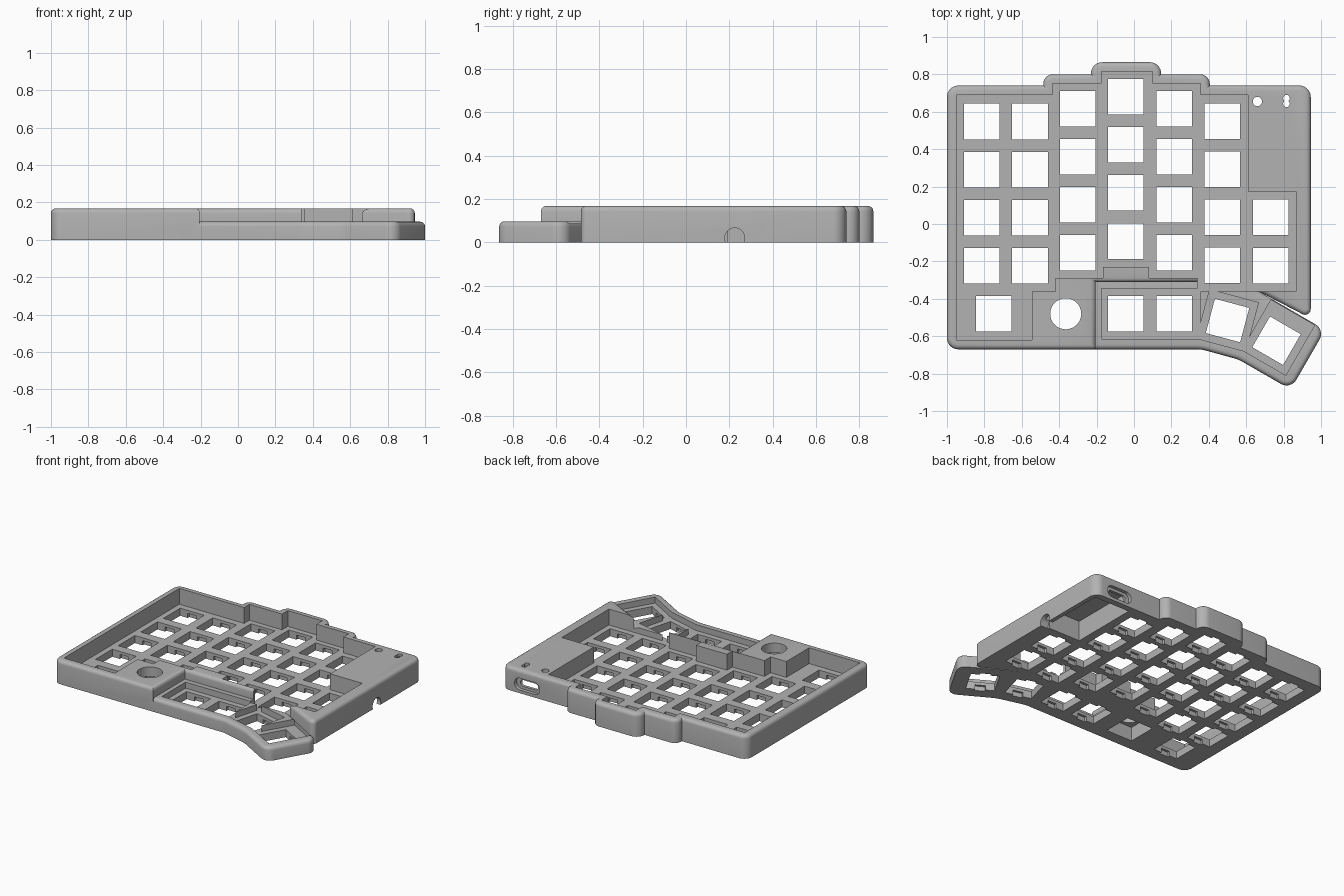
import bpy, bmesh, math
from mathutils import Vector, Matrix

if "Cube" in bpy.data.objects:
    bpy.data.objects.remove(bpy.data.objects["Cube"])

FLOOR, LOW, HIGH, PITCH, KEY = 0.054, 0.097, 0.168, 0.257, 0.19

grey = bpy.data.materials.new("case grey")
grey.use_nodes = True
grey.diffuse_color = (0.45, 0.45, 0.45, 1)
grey.node_tree.nodes["Principled BSDF"].inputs["Base Color"].default_value = grey.diffuse_color


def fillet(corners, seg=7):
    """Round every corner given as (x, y, radius)."""
    out, n = [], len(corners)
    for i, c in enumerate(corners):
        p = Vector(c[:2])
        r = c[2] if len(c) > 2 else 0
        if not r:
            out.append(p)
            continue
        a = (Vector(corners[i - 1][:2]) - p).normalized()
        b = (Vector(corners[(i + 1) % n][:2]) - p).normalized()
        half = a.angle(b) / 2
        centre = p + (a + b).normalized() * r / math.sin(half)
        u = p + a * r / math.tan(half) - centre
        v = p + b * r / math.tan(half) - centre
        for k in range(seg + 1):
            t = k / seg
            out.append(centre + (u * (1 - t) + v * t).normalized() * r)
    return out


def rect(cx, cy, w, h, turn=0, r=0):
    pts = [(-w / 2, -h / 2), (w / 2, -h / 2), (w / 2, h / 2), (-w / 2, h / 2)]
    rot = Matrix.Rotation(math.radians(turn), 2)
    return fillet([(*(rot @ Vector(p) + Vector((cx, cy))), r) for p in pts])


def circle(cx, cy, r, n=32):
    return [Vector((cx + r * math.cos(math.tau * k / n), cy + r * math.sin(math.tau * k / n)))
            for k in range(n)]


def prisms(name, outlines, z0, z1, matrix=None, bevel=0):
    """Extrude outlines between two heights, optionally rounding the top rim."""
    bm = bmesh.new()
    for pts in outlines:
        base = bm.faces.new([bm.verts.new((p[0], p[1], z0)) for p in pts])
        ext = bmesh.ops.extrude_face_region(bm, geom=[base])["geom"]
        bmesh.ops.translate(bm, vec=(0, 0, z1 - z0),
                            verts=[g for g in ext if isinstance(g, bmesh.types.BMVert)])
    bmesh.ops.recalc_face_normals(bm, faces=bm.faces)
    if bevel:
        rim = [e for e in bm.edges if all(abs(v.co.z - z1) < 1e-5 for v in e.verts)]
        bmesh.ops.bevel(bm, geom=rim, offset=bevel, segments=4, profile=0.5, affect="EDGES")
    if matrix:
        bm.transform(matrix)
    mesh = bpy.data.meshes.new(name)
    bm.to_mesh(mesh)
    bm.free()
    mesh.materials.append(grey)
    ob = bpy.data.objects.new(name, mesh)
    bpy.context.collection.objects.link(ob)
    return ob


def combine(target, tool, operation="DIFFERENCE"):
    tool.hide_render = True
    mod = target.modifiers.new(tool.name, "BOOLEAN")
    mod.operation, mod.solver, mod.object = operation, "EXACT", tool
    bpy.context.view_layer.objects.active = target
    bpy.ops.object.modifier_apply(modifier=mod.name)
    bpy.data.objects.remove(tool)


# Tall main body with stepped rear edge
R = 0.06
case = prisms("keyboard_case", [fillet([
    (-1, -0.67, R), (-0.205, -0.67), (-0.205, -0.31), (0.34, -0.31), (0.34, -0.355),
    (0.65, -0.352, 0.1), (0.945, -0.505, 0.03), (0.945, 0.74, R),
    (0.405, 0.74), (0.405, 0.80, 0.05), (0.145, 0.80), (0.145, 0.865, R),
    (-0.23, 0.865, R), (-0.23, 0.80), (-0.485, 0.80, 0.05), (-0.485, 0.74), (-1, 0.74, R)])],
    0, HIGH, bevel=0.025)

# Low thumb section, angled out to the front corner
thumb = prisms("thumb_section", [fillet([
    (-0.25, -0.67), (0.36, -0.67, 0.2), (0.56, -0.725, 0.2), (0.838, -0.885, R),
    (1.022, -0.566, R), (0.65, -0.351), (0.62, -0.30), (-0.25, -0.26)])],
    0, LOW, bevel=0.025)
combine(case, thumb, "UNION")

# Main key well
combine(case, prisms("key_well", [[
    (-0.95, -0.62), (-0.545, -0.62), (-0.545, -0.36), (-0.42, -0.36), (-0.42, -0.29),
    (-0.165, -0.29), (-0.165, -0.23), (0.08, -0.23), (0.08, -0.29), (0.34, -0.29),
    (0.34, -0.36), (0.865, -0.36), (0.865, 0.175), (0.61, 0.175), (0.61, 0.69),
    (0.355, 0.69), (0.355, 0.75), (0.1, 0.75), (0.1, 0.815), (-0.175, 0.815),
    (-0.175, 0.75), (-0.435, 0.75), (-0.435, 0.69), (-0.95, 0.69)]], FLOOR, 0.3))

# Thumb wells, leaving wedges between the turned keys
turned = [(0.50, -0.516, -15), (0.762, -0.624, -30)]
wells = [rect(0.09, -0.48, 0.53, 0.27),
         rect(0.50, -0.516, 0.27, 0.27, -15),
         rect(0.772, -0.607, 0.27, 0.31, -30)]
for w in wells:
    combine(case, prisms("thumb_well", [w], FLOOR, 0.3))

# Switch openings: column centre, rear key position, number of keys
columns = [(-0.815, 0.548, 4), (-0.556, 0.548, 4), (-0.30, 0.617, 4), (-0.043, 0.68, 4),
           (0.214, 0.617, 4), (0.473, 0.55, 4), (0.73, 0.035, 2)]
keys = [(x, y - PITCH * k, 0) for x, y, n in columns for k in range(n)]
keys += [(-0.75, -0.48, 0), (-0.043, -0.48, 0), (0.214, -0.48, 0)] + turned
combine(case, prisms("switch_holes", [rect(x, y, KEY, KEY, a) for x, y, a in keys], -0.1, 0.3))
# Clip notches beneath the plate
combine(case, prisms("clip_notches", [rect(x, y, 0.07, KEY + 0.035, a) for x, y, a in keys],
                     -0.1, 0.033))

# Round control opening with a square recess below
combine(case, prisms("round_hole", [circle(-0.365, -0.48, 0.083)], -0.1, 0.3))
combine(case, prisms("control_recess", [rect(-0.365, -0.48, 0.21, 0.21)], -0.1, 0.1))

# Electronics bay, open underneath, with its small top holes
combine(case, prisms("electronics_bay", [rect(0.772, 0.445, 0.285, 0.5)], -0.1, 0.145))
combine(case, prisms("top_holes", [circle(0.66, 0.655, 0.025, 20), circle(0.815, 0.672, 0.018, 16),
                                   rect(0.85, 0.165, 0.02, 0.015)], 0.06, 0.3))
combine(case, prisms("top_hole_pair", [circle(0.815, 0.643, 0.018, 16)], 0.06, 0.3))

# Rear connector slot: shallow recess and through opening
rear = Matrix.Translation((0.745, 0, 0.065)) @ Matrix.Rotation(math.radians(90), 4, "X")
combine(case, prisms("connector_recess", [rect(0, 0, 0.2, 0.085, 0, 0.04)], -0.9, -0.715, rear))
combine(case, prisms("connector_slot", [rect(0, 0, 0.14, 0.045, 0, 0.02)], -0.9, -0.66, rear))

# Cable jack opening in the side
side = Matrix.Translation((0, 0.225, 0.02)) @ Matrix.Rotation(math.radians(90), 4, "Y")
combine(case, prisms("jack_hole", [circle(0, 0, 0.046)], 0.88, 1.1, side))

# Smooth rounded edges, keep corners sharp
bpy.ops.object.select_all(action="DESELECT")
case.select_set(True)
bpy.context.view_layer.objects.active = case
bpy.ops.object.shade_smooth_by_angle(angle=math.radians(30))
